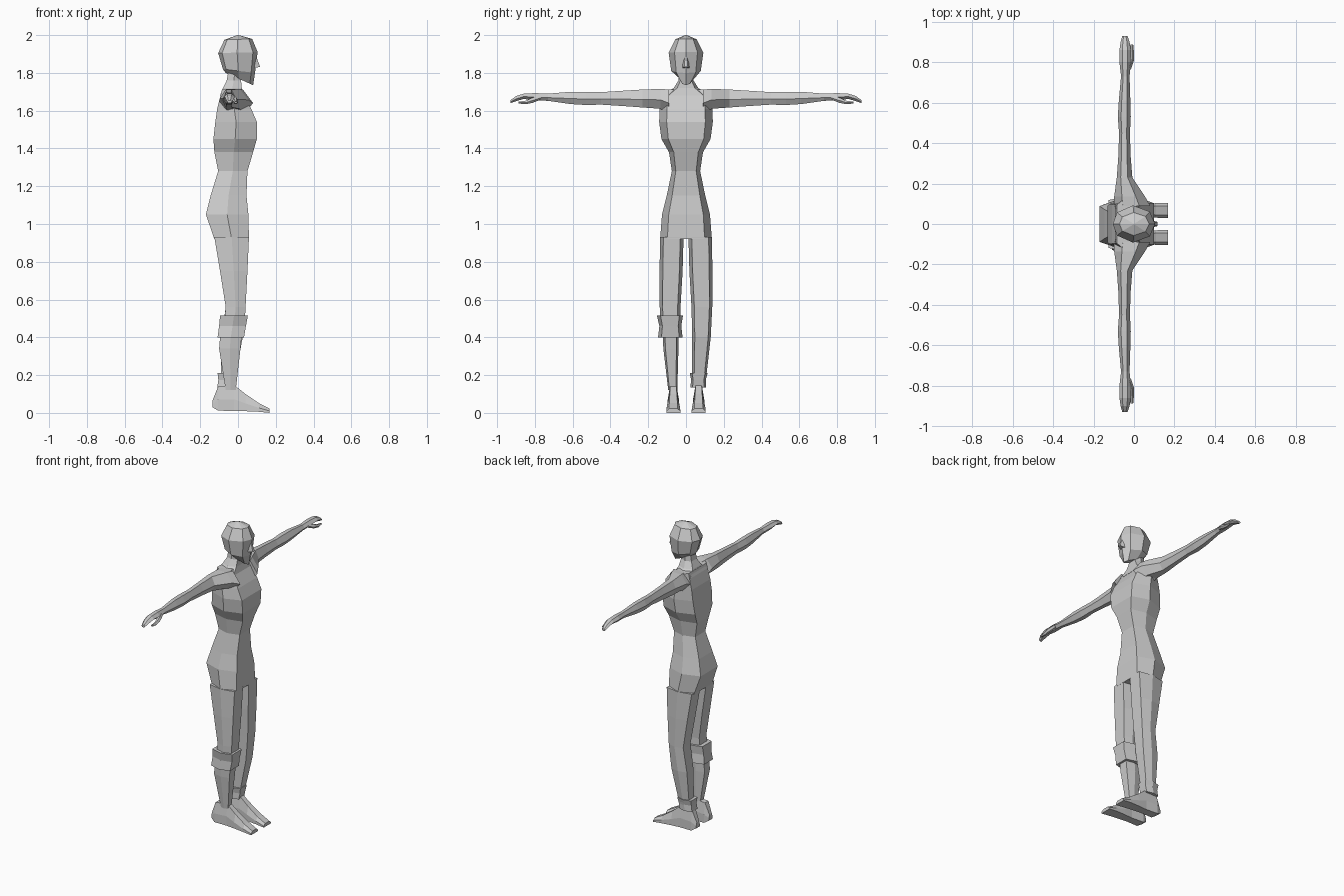
import bpy, bmesh

mat = bpy.data.materials.new("plain grey")
mat.diffuse_color = (0.6, 0.6, 0.6, 1)


def loft(name, rings):
    """Skin a list of equal-length point rings and cap both ends."""
    bm = bmesh.new()
    vs = [[bm.verts.new(p) for p in r] for r in rings]
    n = len(vs[0])
    for a, b in zip(vs, vs[1:]):
        for i in range(n):
            j = (i + 1) % n
            bm.faces.new((a[i], a[j], b[j], b[i]))
    bm.faces.new(vs[0])
    bm.faces.new(vs[-1])
    bmesh.ops.recalc_face_normals(bm, faces=bm.faces)
    me = bpy.data.meshes.new(name)
    bm.to_mesh(me)
    bm.free()
    me.materials.append(mat)
    ob = bpy.data.objects.new(name, me)
    bpy.context.collection.objects.link(ob)
    return ob


def body_ring(z, x0, x1, w, yc=0, front=0.72, back=0.7, mid=0.5):
    """Horizontal six-sided section from back x0 to front x1, half width w."""
    xm = x0 + (x1 - x0) * mid
    return [(x1, yc - front * w, z), (x1, yc + front * w, z), (xm, yc + w, z),
            (x0, yc + back * w, z), (x0, yc - back * w, z), (xm, yc - w, z)]


def head_ring(x0, x1, w, zb, zf):
    """Eight-sided tilted section with a ridge at front and back."""
    d = x1 - x0
    pts = [(1, 0), (0.88, 0.66), (0.48, 1), (0.1, 0.62), (0, 0),
           (0.1, -0.62), (0.48, -1), (0.88, -0.66)]
    return [(x0 + d * u, w * v, zb + (zf - zb) * u) for u, v in pts]


def arm_ring(s, y, x0, x1, z0, z1):
    """Upright six-sided section across an arm on side s."""
    d, h = x1 - x0, z1 - z0
    pts = [(0.25, 1), (0.7, 1), (1, 0.45), (0.7, 0), (0.25, 0), (0, 0.5)]
    return [(x0 + d * u, s * y, z0 + h * v) for u, v in pts]


def foot_ring(x, z0, z1, w, yc):
    return [(x, yc - w, z0), (x, yc + w, z0), (x, yc + w, z0 + (z1 - z0) * 0.45),
            (x, yc + 0.6 * w, z1), (x, yc - 0.6 * w, z1),
            (x, yc - w, z0 + (z1 - z0) * 0.45)]


# Torso and hips
loft("torso", [body_ring(*r) for r in [
    (0.92, -0.125, 0.058, 0.137), (1.05, -0.17, 0.055, 0.127),
    (1.15, -0.145, 0.045, 0.102), (1.28, -0.105, 0.05, 0.075),
    (1.38, -0.125, 0.08, 0.09), (1.45, -0.13, 0.10, 0.13),
    (1.54, -0.12, 0.10, 0.142), (1.61, -0.11, 0.07, 0.14),
    (1.712, -0.085, 0.01, 0.135)]])

# Neck, spreading into the shoulders
loft("neck", [body_ring(*r) for r in [
    (1.68, -0.095, 0.03, 0.13), (1.72, -0.08, 0.02, 0.065),
    (1.76, -0.06, 0.016, 0.04), (1.84, -0.045, 0.02, 0.038)]])

# Head and nose
loft("head", [head_ring(*r) for r in [
    (-0.065, 0.08, 0.032, 1.80, 1.735), (-0.08, 0.09, 0.078, 1.82, 1.80),
    (-0.105, 0.104, 0.092, 1.905, 1.91), (-0.072, 0.075, 0.057, 1.975, 1.98),
    (-0.004, 0.004, 0.004, 2.0, 2.0)]])
loft("nose", [
    [(0.08, -0.02, 1.825), (0.08, 0.02, 1.825), (0.117, 0.01, 1.832), (0.117, -0.01, 1.832)],
    [(0.08, -0.02, 1.85), (0.08, 0.02, 1.85), (0.112, 0.008, 1.845), (0.112, -0.008, 1.845)],
    [(0.08, -0.014, 1.89), (0.08, 0.014, 1.89), (0.098, 0.005, 1.885), (0.098, -0.005, 1.885)]])

for s, side in ((-1, "right"), (1, "left")):
    # Arm and hand
    loft(side + "_arm", [arm_ring(s, *r) for r in [
        (0.09, -0.10, 0.08, 1.58, 1.712), (0.135, -0.098, 0.055, 1.61, 1.715),
        (0.23, -0.085, -0.008, 1.617, 1.712), (0.34, -0.077, -0.017, 1.625, 1.705),
        (0.45, -0.074, -0.02, 1.632, 1.698), (0.53, -0.08, -0.016, 1.63, 1.70),
        (0.61, -0.075, -0.018, 1.635, 1.70), (0.73, -0.064, -0.022, 1.652, 1.69),
        (0.80, -0.072, -0.015, 1.655, 1.693), (0.86, -0.072, -0.015, 1.662, 1.69),
        (0.90, -0.066, -0.022, 1.65, 1.677), (0.93, -0.058, -0.032, 1.64, 1.655)]])
    loft(side + "_thumb", [arm_ring(s, *r) for r in [
        (0.765, -0.045, -0.015, 1.66, 1.68), (0.81, -0.03, 0.0, 1.642, 1.67),
        (0.85, -0.022, 0.0, 1.634, 1.652), (0.887, -0.018, -0.004, 1.638, 1.648)]])

    # Foot
    yc = s * 0.067
    loft(side + "_foot", [foot_ring(*r, yc) for r in [
        (-0.135, 0.03, 0.065, 0.02), (-0.105, 0.012, 0.14, 0.03),
        (-0.02, 0.01, 0.148, 0.026), (0.04, 0.009, 0.10, 0.031),
        (0.11, 0.006, 0.052, 0.036), (0.168, 0.0, 0.022, 0.037)]])

    # Upper trouser leg
    upper = [(0.93, -0.125, 0.058, 0.062, s * 0.075),
             (0.75, -0.095, 0.05, 0.061, s * 0.079),
             (0.56, -0.065, 0.04, 0.055, s * 0.084)]
    if s < 0:
        # Leg rolled up to the knee, with bare calf
        rows = upper + [(0.46, -0.075, 0.035, 0.053, -0.083)]
        calf = [(0.46, -0.09, 0.025, 0.043, -0.082), (0.34, -0.10, 0.013, 0.04, -0.08),
                (0.12, -0.065, -0.012, 0.024, -0.07)]
        cuff = [(0.515, -0.095, 0.052, 0.069, -0.085), (0.46, -0.10, 0.042, 0.058, -0.083),
                (0.40, -0.108, 0.032, 0.065, -0.083)]
        loft("right_calf", [body_ring(*r) for r in calf])
    else:
        # Full-length leg with ankle cuff
        rows = upper + [(0.40, -0.088, 0.025, 0.049, 0.082),
                        (0.17, -0.09, -0.018, 0.036, 0.069)]
        cuff = [(0.21, -0.108, -0.006, 0.047, 0.067), (0.175, -0.104, -0.012, 0.039, 0.066),
                (0.135, -0.11, -0.02, 0.042, 0.065)]
    loft(side + "_trouser_leg", [body_ring(*r) for r in rows])
    loft(side + "_cuff", [body_ring(*r) for r in cuff])
